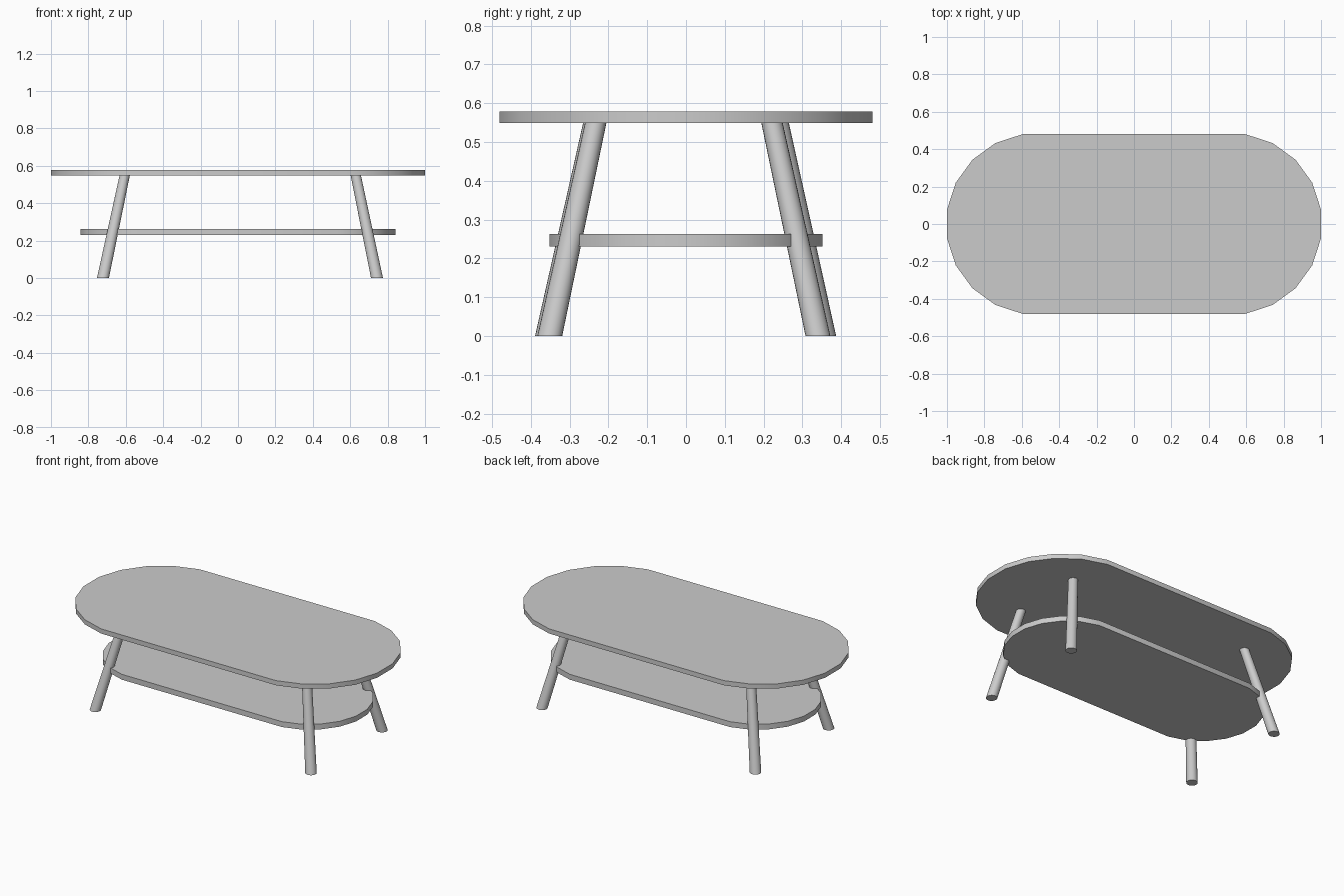
import bpy
import bmesh
from math import cos, sin, radians
from mathutils import Vector

if "Cube" in bpy.data.objects:
    bpy.data.objects.remove(bpy.data.objects["Cube"])


def finish(name, bm):
    bmesh.ops.recalc_face_normals(bm, faces=bm.faces)
    mesh = bpy.data.meshes.new(name)
    bm.to_mesh(mesh)
    bm.free()
    obj = bpy.data.objects.new(name, mesh)
    bpy.context.collection.objects.link(obj)
    bpy.ops.object.select_all(action='DESELECT')
    obj.select_set(True)
    bpy.context.view_layer.objects.active = obj
    bpy.ops.object.shade_smooth_by_angle(angle=radians(30))
    return obj


def rounded_board(name, half_length, half_width, z0, z1):
    # Stadium outline: ten points around each half-round end
    radius = half_width / cos(radians(9))
    centre = half_length - half_width
    bm = bmesh.new()
    verts = []
    for side in (0, 180):
        for i in range(10):
            a = radians(side - 81 + 18 * i)
            cx = centre if side == 0 else -centre
            verts.append(bm.verts.new((cx + radius * cos(a), radius * sin(a), z0)))
    face = bm.faces.new(verts)
    top = bmesh.ops.extrude_face_region(bm, geom=[face])["geom"]
    bmesh.ops.translate(bm, vec=(0, 0, z1 - z0),
                        verts=[v for v in top if isinstance(v, bmesh.types.BMVert)])
    if not face.is_valid or face not in bm.faces[:]:
        bm.faces.new(verts)
    return finish(name, bm)


def splayed_leg(name, foot, head, height, r_foot=0.032, r_head=0.0275):
    # Tapered cylinder sheared so both ends stay level
    bm = bmesh.new()
    bmesh.ops.create_cone(bm, cap_ends=True, segments=20, radius1=r_foot,
                          radius2=r_head, depth=height)
    for v in bm.verts:
        end = foot if v.co.z < 0 else head
        v.co += Vector((end[0], end[1], height / 2))
    return finish(name, bm)


# Table top and lower shelf
rounded_board("table_top", 1.0, 0.48, 0.549, 0.578)
rounded_board("lower_shelf", 0.842, 0.352, 0.23, 0.263)

# Four legs leaning inwards: foot and head positions
legs = {
    "front_left_leg": ((-0.722, -0.357), (-0.605, -0.237)),
    "back_left_leg": ((-0.722, 0.355), (-0.605, 0.237)),
    "front_right_leg": ((0.743, -0.351), (0.629, -0.232)),
    "back_right_leg": ((0.743, 0.340), (0.629, 0.221)),
}
for name, (foot, head) in legs.items():
    splayed_leg(name, foot, head, 0.552)
